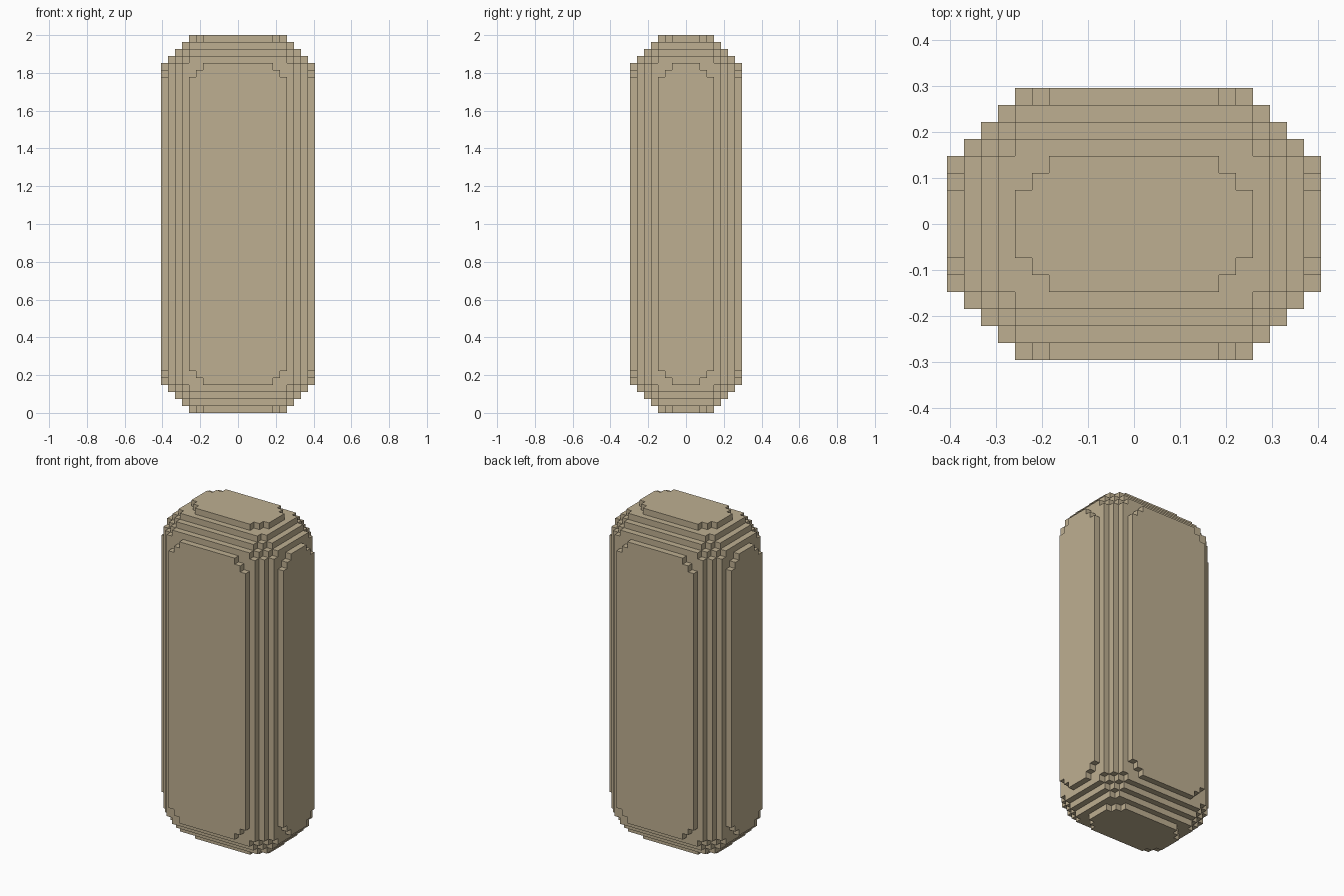
import bpy
import bmesh
from itertools import product

cube = bpy.data.objects.get("Cube")
if cube:
    bpy.data.objects.remove(cube, do_unlink=True)

# Block grid: single steps near each end, one long cell in the middle
STEP = 2 / 54
SIZE = (22, 16, 54)
BAND = 6
CELLS = 2 * BAND + 1


def cuts(n):
    return list(range(BAND + 1)) + list(range(n - BAND, n + 1))


GRID = [cuts(n) for n in SIZE]
OFFSET = (SIZE[0] / 2, SIZE[1] / 2, 0)


def solid(cell):
    """Stepped bevel on the edges, tighter stepped cut on the corners."""
    if min(cell) < 0 or max(cell) >= CELLS:
        return False
    a, b, c = sorted(min(i, CELLS - 1 - i) for i in cell)
    return a + b >= 4 and a + b + c >= (10 if a == 0 else 8)


# Stone colour
stone = bpy.data.materials.new("sandy stone")
stone.use_nodes = True
colour = (0.515, 0.429, 0.283, 1)
stone.diffuse_color = colour
stone.node_tree.nodes["Principled BSDF"].inputs["Base Color"].default_value = colour

# Outer skin of the block: one quad wherever a filled cell meets an empty one
bm = bmesh.new()
corners = {}


def corner(key):
    if key not in corners:
        corners[key] = bm.verts.new(
            [(GRID[k][key[k]] - OFFSET[k]) * STEP for k in range(3)])
    return corners[key]


for cell in product(range(CELLS), repeat=3):
    if not solid(cell):
        continue
    for axis, side in product(range(3), (0, 1)):
        neighbour = list(cell)
        neighbour[axis] += 2 * side - 1
        if solid(neighbour):
            continue
        u, v = (axis + 1) % 3, (axis + 2) % 3
        quad = []
        for du, dv in ((0, 0), (1, 0), (1, 1), (0, 1)):
            key = list(cell)
            key[axis] += side
            key[u] += du
            key[v] += dv
            quad.append(corner(tuple(key)))
        bm.faces.new(quad if side else quad[::-1])

mesh = bpy.data.meshes.new("stepped_pillar")
bm.to_mesh(mesh)
bm.free()
mesh.materials.append(stone)
pillar = bpy.data.objects.new("stepped_pillar", mesh)
bpy.context.collection.objects.link(pillar)
